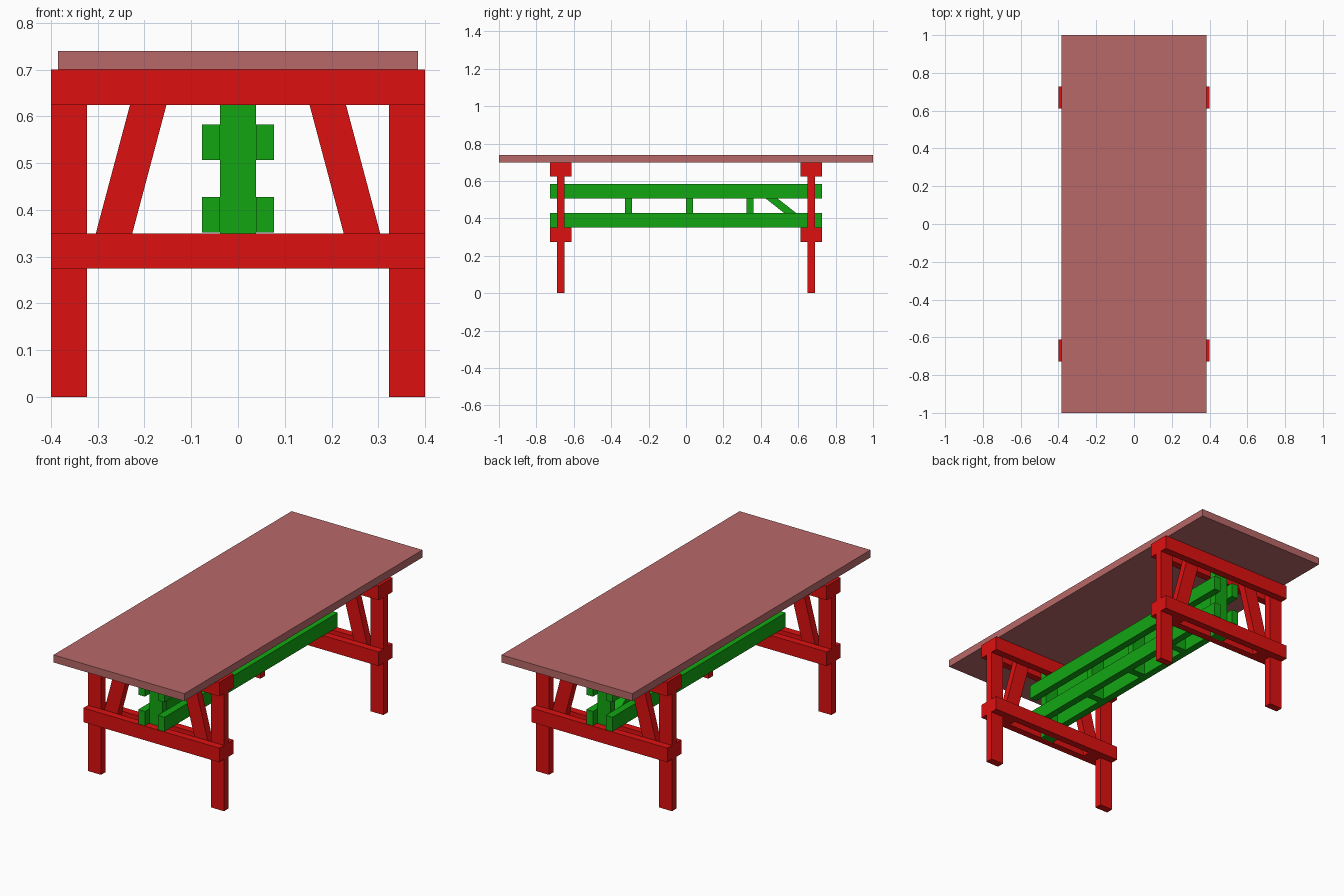
import bpy

if "Cube" in bpy.data.objects:
    bpy.data.objects.remove(bpy.data.objects["Cube"])

def material(name, rgb):
    m = bpy.data.materials.new(name)
    m.diffuse_color = (*rgb, 1)
    m.use_nodes = True
    m.node_tree.nodes["Principled BSDF"].inputs["Base Color"].default_value = m.diffuse_color
    return m

RED = material("red_paint", (0.73, 0.005, 0.005))
GREEN = material("green_paint", (0.006, 0.38, 0.006))
TOP = material("dusty_red", (0.48, 0.14, 0.14))

def board(name, x, y, z, mat, lean_x=0.0, lean_y=0.0):
    """Box from ranges; the upper end is shifted by lean to make a slanted brace."""
    verts = [(px + lean_x * k, py + lean_y * k, z[k])
             for k in (0, 1) for px, py in
             ((x[0], y[0]), (x[1], y[0]), (x[1], y[1]), (x[0], y[1]))]
    faces = [(3, 2, 1, 0), (4, 5, 6, 7)]
    faces += [(i, (i + 1) % 4, (i + 1) % 4 + 4, i + 4) for i in range(4)]
    me = bpy.data.meshes.new(name)
    me.from_pydata(verts, [], faces)
    me.materials.append(mat)
    ob = bpy.data.objects.new(name, me)
    bpy.context.collection.objects.link(ob)
    return ob

def mirrored(s, a, b):
    return tuple(sorted((s * a, s * b)))

# Table top
board("table_top", (-0.385, 0.385), (-1, 1), (0.70, 0.74), TOP)

# Two trestle end frames
for end, sy in (("front", -1), ("back", 1)):
    mid = mirrored(sy, 0.65, 0.689)
    for side, sx in (("left", -1), ("right", 1)):
        board(f"{end}_{side}_leg", mirrored(sx, 0.323, 0.40), mid, (0, 0.70), RED)
        # slanted brace sandwiched between the rails
        board(f"{end}_{side}_brace", mirrored(sx, 0.246, 0.324), mid, (0.275, 0.70),
              RED, lean_x=-0.113 * sx)
    # paired rails clamping the legs
    for level, z in (("lower", (0.275, 0.35)), ("upper", (0.625, 0.70))):
        for place, y in (("inner", (0.611, 0.65)), ("outer", (0.689, 0.728))):
            board(f"{end}_{level}_{place}_rail", (-0.40, 0.40), mirrored(sy, *y), z, RED)
    # central post carrying the long beams
    board(f"{end}_centre_post", (-0.038, 0.038), mid, (0.275, 0.70), GREEN)

# Long paired stretcher beams
for level, z in (("lower", (0.352, 0.428)), ("upper", (0.507, 0.583))):
    for side, sx in (("left", -1), ("right", 1)):
        board(f"{level}_{side}_stretcher", mirrored(sx, 0.038, 0.077),
              (-0.728, 0.728), z, GREEN)

# Spacers and the single diagonal between the stretchers
for i, y in enumerate((-0.326, 0.0, 0.324)):
    board(f"stretcher_spacer_{i + 1}", (-0.038, 0.038), (y, y + 0.038),
          (0.352, 0.583), GREEN)
board("stretcher_diagonal", (-0.038, 0.038), (0.623, 0.687), (0.352, 0.583),
      GREEN, lean_y=-0.295)
